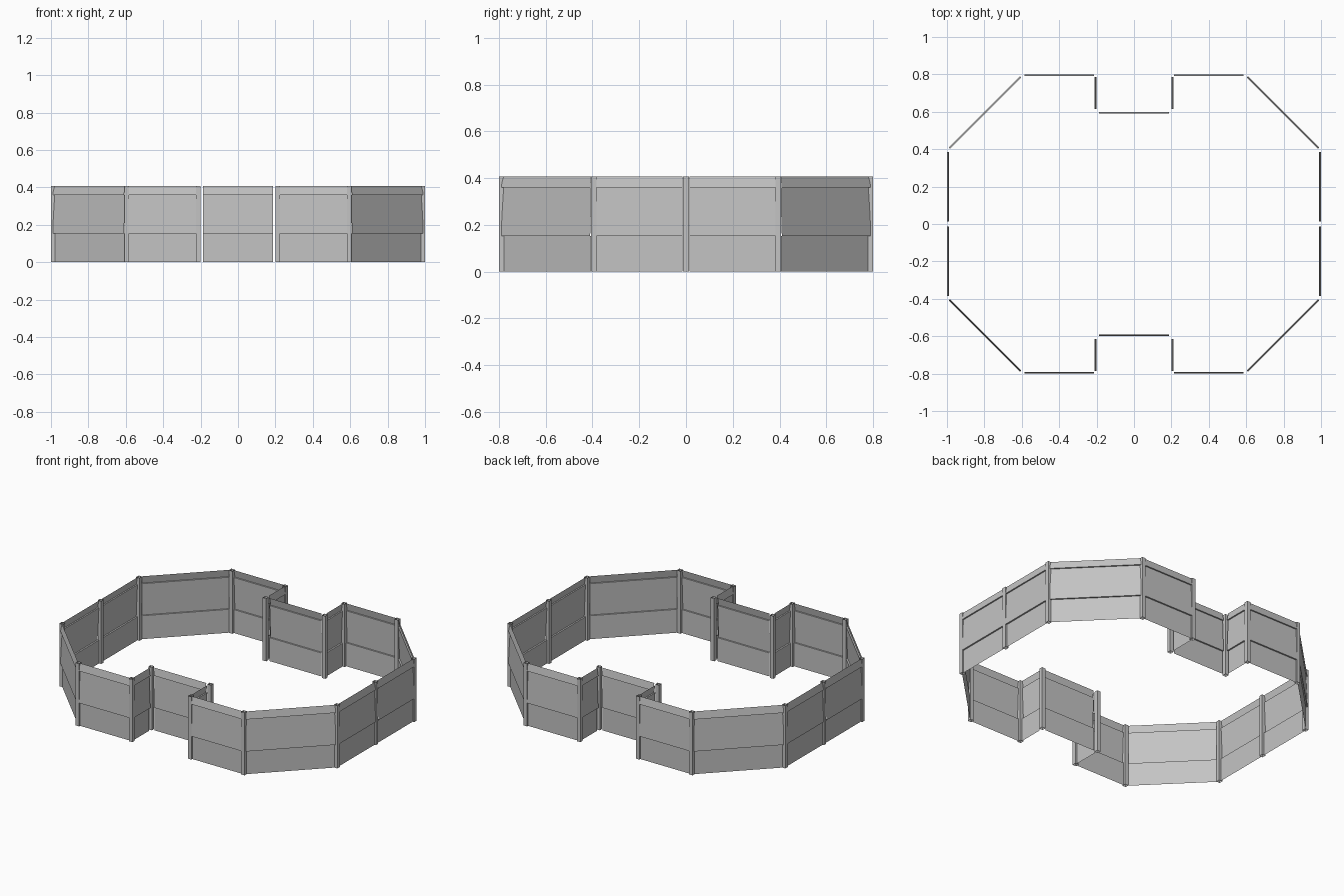
import bpy
from mathutils import Vector

cube = bpy.data.objects.get("Cube")
if cube:
    bpy.data.objects.remove(cube, do_unlink=True)

HEIGHT = 0.408
POST = 0.0125   # half width of a post
GAP = 0.014     # distance from a corner to the panel end

grey = bpy.data.materials.new("light grey")
grey.use_nodes = True
colour = (0.55, 0.55, 0.55, 1)
grey.diffuse_color = colour
grey.node_tree.nodes["Principled BSDF"].inputs["Base Color"].default_value = colour


def make_object(name, verts, faces):
    mesh = bpy.data.meshes.new(name)
    mesh.from_pydata(verts, [], faces)
    mesh.materials.append(grey)
    obj = bpy.data.objects.new(name, mesh)
    bpy.context.collection.objects.link(obj)
    return obj


def outward(a, b):
    d = (b - a).normalized()
    return Vector((d.y, -d.x))


# Stepped sheet profile: inward depth and height
profile = [(0.010, 0), (0.010, 0.152), (0, 0.152), (0.009, 0.36),
           (0, 0.36), (0.009, HEIGHT)]


def wall_panel(name, a, b):
    n = outward(a, b)
    d = (b - a).normalized()
    ends = (a + d * GAP, b - d * GAP)
    verts = []
    for depth, z in profile:
        for p in ends:
            q = p - n * depth
            verts.append((q.x, q.y, z))
    faces = [(2 * i, 2 * i + 1, 2 * i + 3, 2 * i + 2)
             for i in range(len(profile) - 1)]
    make_object(name, verts, faces)


def corner_post(name, before, corner, after):
    # Open square tube, flush with the outer faces of both walls
    n1, n2 = outward(before, corner), outward(corner, after)
    c = corner - POST * (n1 + n2) / (1 + n1.dot(n2))
    square = [(-POST, -POST), (POST, -POST), (POST, POST), (-POST, POST)]
    verts = [(c.x + x, c.y + y, z) for z in (0, HEIGHT) for x, y in square]
    faces = [(i, (i + 1) % 4, (i + 1) % 4 + 4, i + 4) for i in range(4)]
    make_object(name, verts, faces)


# Half of the ring, counter-clockwise; the other half is turned by 180 degrees
half = [Vector(p) for p in ((0.2, -0.6), (0.2, -0.8), (0.6, -0.8), (1, -0.4),
                            (1, 0), (1, 0.4), (0.6, 0.8), (0.2, 0.8), (0.2, 0.6))]
ring = half + [-p for p in half]

for i, corner in enumerate(ring):
    following = ring[(i + 1) % len(ring)]
    wall_panel(f"wall_panel_{i + 1}", corner, following)
    corner_post(f"post_{i + 1}", ring[i - 1], corner, following)
